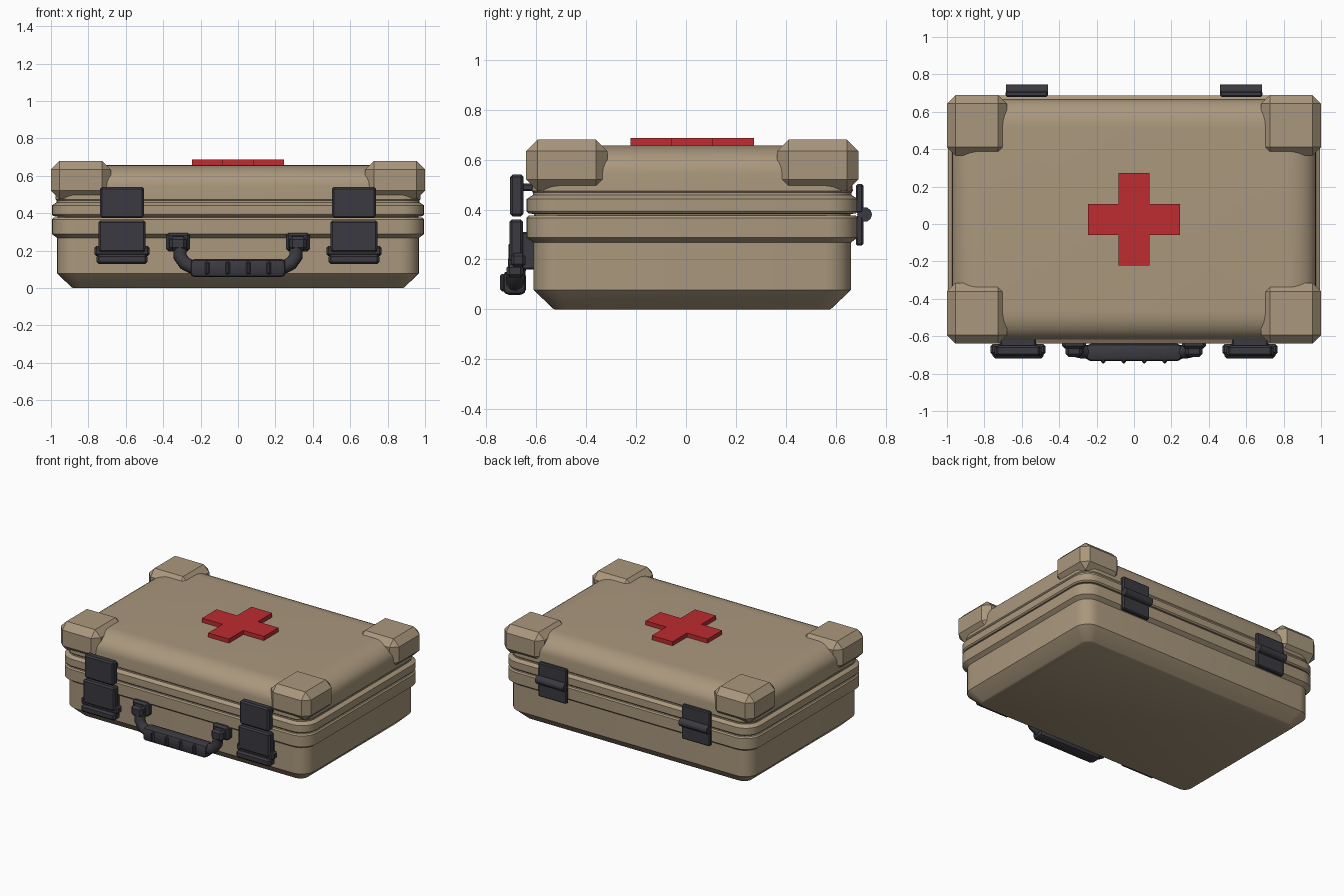
import bpy, bmesh, math

if "Cube" in bpy.data.objects:
    bpy.data.objects.remove(bpy.data.objects["Cube"])

CY = 0.025  # shell centre in y


def material(name, rgb):
    m = bpy.data.materials.new(name)
    m.diffuse_color = (*rgb, 1)
    m.use_nodes = True
    m.node_tree.nodes["Principled BSDF"].inputs["Base Color"].default_value = m.diffuse_color
    return m


TAN = material("tan plastic", (0.40, 0.312, 0.205))
BLACK = material("dark grey plastic", (0.042, 0.042, 0.052))
RED = material("red", (0.51, 0.025, 0.03))


def finish(name, bm, mat, smooth=30):
    bmesh.ops.recalc_face_normals(bm, faces=bm.faces)
    me = bpy.data.meshes.new(name)
    bm.to_mesh(me)
    bm.free()
    me.materials.append(mat)
    ob = bpy.data.objects.new(name, me)
    bpy.context.collection.objects.link(ob)
    bpy.ops.object.select_all(action='DESELECT')
    ob.select_set(True)
    bpy.context.view_layer.objects.active = ob
    if smooth:
        bpy.ops.object.shade_smooth_by_angle(angle=math.radians(smooth))
    return ob


def box(name, x, y, z, mat, bevel=0.01, segments=1):
    """Bevelled box from (min, max) ranges."""
    bm = bmesh.new()
    bmesh.ops.create_cube(bm, size=1)
    for v in bm.verts:
        for i, (a, b) in enumerate((x, y, z)):
            v.co[i] = (a + b) / 2 + v.co[i] * (b - a)
    if bevel:
        bmesh.ops.bevel(bm, geom=bm.edges[:], offset=bevel, segments=segments,
                        profile=0.5, affect='EDGES')
    return finish(name, bm, mat, 30 if segments > 1 else 0)


def shell(name, levels, radius=0.12, steps=6):
    """Stack rounded rectangles given as (inset from the rim, z)."""
    bm = bmesh.new()
    rings = []
    for inset, z in levels:
        hx, hy = 0.995 - inset, 0.663 - inset
        r = max(radius - inset * 0.6, 0.03)
        ring = []
        for q, (sx, sy) in enumerate(((1, 1), (-1, 1), (-1, -1), (1, -1))):
            for k in range(steps + 1):
                a = math.pi / 2 * (q + k / steps)
                ring.append(bm.verts.new((sx * (hx - r) + r * math.cos(a),
                                          CY + sy * (hy - r) + r * math.sin(a), z)))
        rings.append(ring)
    for a, b in zip(rings, rings[1:]):
        n = len(a)
        for i in range(n):
            bm.faces.new((a[i], a[(i + 1) % n], b[(i + 1) % n], b[i]))
    bm.faces.new(rings[0])
    bm.faces.new(rings[-1])
    return finish(name, bm, TAN)


def rod(name, points, radius, mat):
    """Round tube through a few points."""
    cu = bpy.data.curves.new(name, 'CURVE')
    cu.dimensions = '3D'
    cu.bevel_depth = radius
    cu.bevel_resolution = 3
    cu.use_fill_caps = True
    sp = cu.splines.new('POLY')
    sp.points.add(len(points) - 1)
    for p, co in zip(sp.points, points):
        p.co = (*co, 1)
    cu.materials.append(mat)
    ob = bpy.data.objects.new(name, cu)
    bpy.context.collection.objects.link(ob)
    bpy.ops.object.select_all(action='DESELECT')
    ob.select_set(True)
    bpy.context.view_layer.objects.active = ob
    bpy.ops.object.convert(target='MESH')
    bpy.ops.object.shade_smooth_by_angle(angle=math.radians(40))


# Lower tray with chamfered base and stepped rim
shell("case_base", [(0.113, 0), (0.105, 0.004), (0.027, 0.078), (0.027, 0.268),
                    (0.0, 0.288), (0.0, 0.367), (0.008, 0.376), (0.03, 0.376), (0.03, 0.382)])

# Lid with stepped rim and a broad rounded top edge
arc = [(0.022 + 0.15 * (1 - math.cos(t)), 0.545 + 0.112 * math.sin(t))
       for t in (math.pi / 2 * k / 8 for k in range(9))]
shell("lid", [(0.03, 0.382), (0.008, 0.384), (0.0, 0.393), (0.0, 0.442),
              (0.025, 0.458), (0.025, 0.468), (0.02, 0.474)] + arc)

# Raised guards on the four lid corners
for sx in (-1, 1):
    for sy in (-1, 1):
        xs = sorted((sx * 0.68, sx * 1.0))
        ys = sorted((CY + sy * 0.34, CY + sy * 0.665))
        box("corner_guard", xs, ys, (0.475, 0.68), TAN, 0.046)

# Red cross plate
A, L = 0.083, 0.247
bm = bmesh.new()
outline = [(A, A), (A, L), (-A, L), (-A, A), (-L, A), (-L, -A),
           (-A, -A), (-A, -L), (A, -L), (A, -A), (L, -A), (L, A)]
face = bm.faces.new([bm.verts.new((x, CY + y, 0.65)) for x, y in outline])
top = bmesh.ops.extrude_face_region(bm, geom=[face])
for v in top['geom']:
    if isinstance(v, bmesh.types.BMVert):
        v.co.z = 0.687
finish("red_cross", bm, RED, 0)


def span(c, h):
    return (c - h, c + h)


for s in (-1, 1):
    # Front latches: upper plate, lever, flared foot and mounting blocks
    c = s * 0.62
    box("latch_upper_plate", span(c, 0.117), (-0.705, -0.65), (0.373, 0.54), BLACK, 0.01)
    box("latch_upper_mount", span(c, 0.095), (-0.66, -0.59), (0.475, 0.505), BLACK, 0.006)
    box("latch_lever", span(c, 0.126), (-0.707, -0.652), (0.19, 0.36), BLACK, 0.01)
    box("latch_lower_mount", span(c, 0.10), (-0.66, -0.59), (0.16, 0.31), BLACK, 0.006)
    box("latch_foot", span(c, 0.148), (-0.70, -0.642), (0.17, 0.225), BLACK, 0.012)
    box("latch_foot_lip", span(c, 0.136), (-0.718, -0.65), (0.127, 0.18), BLACK, 0.012)

    # Handle brackets and bent arms
    box("handle_bracket", span(s * 0.32, 0.064), (-0.665, -0.605), (0.195, 0.295), BLACK, 0.014)
    box("handle_pivot", span(s * 0.32, 0.045), (-0.71, -0.65), (0.2, 0.275), BLACK, 0.016)
    rod("handle_arm", [(s * 0.312, -0.672, 0.25), (s * 0.31, -0.677, 0.168),
                       (s * 0.285, -0.682, 0.132), (s * 0.23, -0.686, 0.105)], 0.037, BLACK)

    # Rear hinges: two leaves and a barrel
    c = s * 0.573
    box("hinge_upper_leaf", span(c, 0.113), (0.68, 0.71), (0.385, 0.502), BLACK, 0.007)
    box("hinge_lower_leaf", span(c, 0.113), (0.68, 0.71), (0.255, 0.375), BLACK, 0.007)
    rod("hinge_barrel", [(c - 0.112, 0.715, 0.38), (c + 0.112, 0.715, 0.38)], 0.03, BLACK)

# Handle grip with ribs
box("handle_grip", (-0.255, 0.255), (-0.733, -0.64), (0.058, 0.155), BLACK, 0.024, 2)
for x in (-0.165, -0.055, 0.055, 0.165):
    box("grip_rib", span(x, 0.012), (-0.745, -0.70), (0.072, 0.142), BLACK, 0.008)
